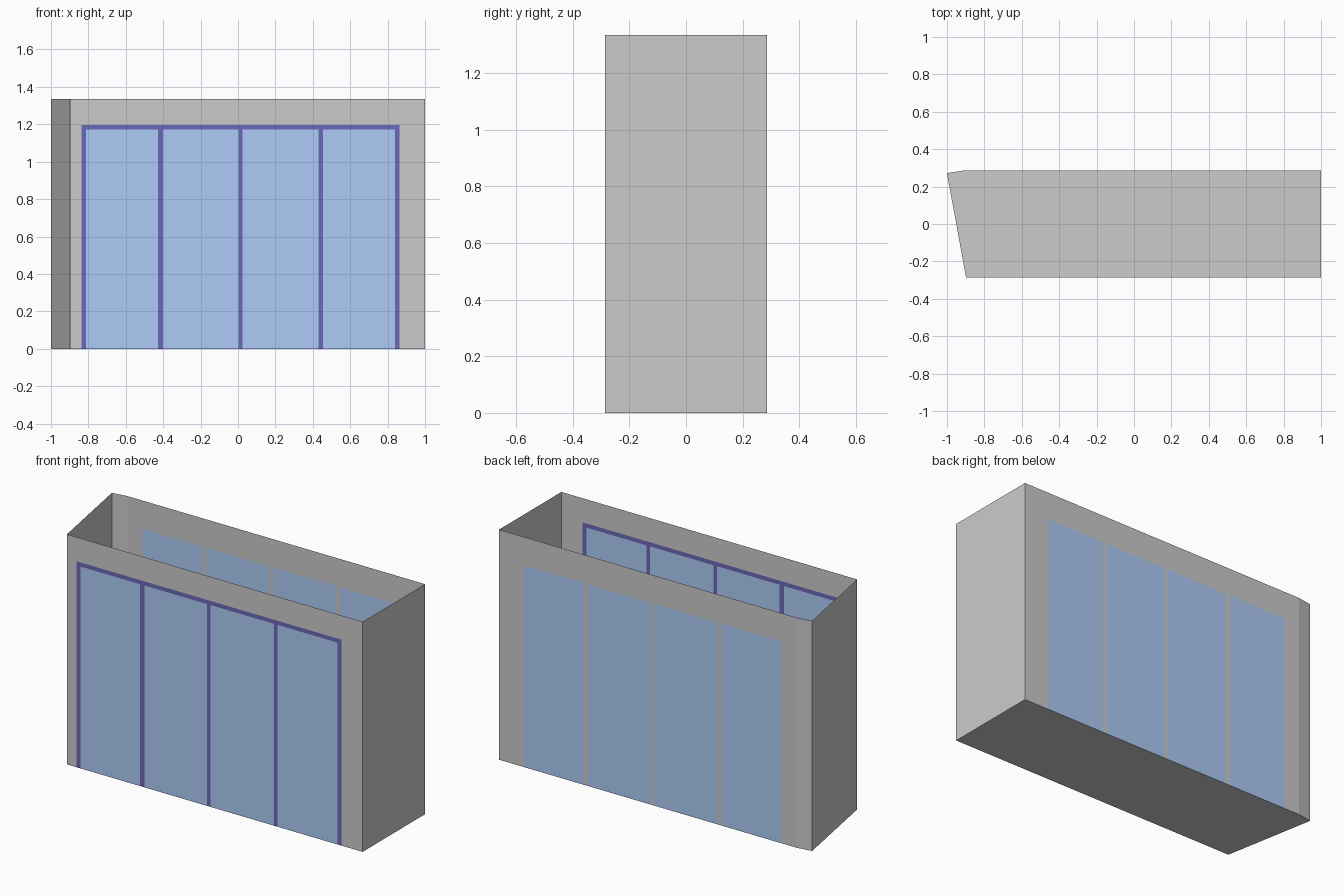
import bpy

if "Cube" in bpy.data.objects:
    bpy.data.objects.remove(bpy.data.objects["Cube"])

H, D = 1.335, 0.286          # wall height, half depth
TOP, HEAD = 1.195, 1.171     # top of frame, top of panes
FRONT_X, BACK_X = -0.898, -0.91
PANES = [(-0.812, -0.428), (-0.401, 0.002), (0.024, 0.43), (0.455, 0.84)]
FRAME = (-0.837, 0.864)


def material(name, rgb):
    m = bpy.data.materials.new(name)
    m.diffuse_color = (*rgb, 1)
    m.use_nodes = True
    m.node_tree.nodes["Principled BSDF"].inputs["Base Color"].default_value = m.diffuse_color
    return m


def build(name, polys, mat=None):
    verts, faces, index = [], [], {}
    for poly in polys:
        face = []
        for p in poly:
            key = tuple(round(c, 4) for c in p)
            if key not in index:
                index[key] = len(verts)
                verts.append(key)
            face.append(index[key])
        faces.append(face)
    me = bpy.data.meshes.new(name)
    me.from_pydata(verts, [], faces)
    ob = bpy.data.objects.new(name, me)
    bpy.context.collection.objects.link(ob)
    if mat:
        me.materials.append(mat)


def rect(y, x0, x1, z0, z1):
    # upright rectangle facing away from the middle of the model
    pts = [(x0, y, z0), (x1, y, z0), (x1, y, z1), (x0, y, z1)]
    return pts if y < 0 else pts[::-1]


def gaps(x0, x1):
    # strips between and beside the panes
    edges = [x0] + [x for p in PANES for x in p] + [x1]
    return list(zip(edges[::2], edges[1::2]))


blue = material("glass_blue", (0.42, 0.60, 0.93))
navy = material("frame_navy", (0.15, 0.14, 0.49))

# Floor and end walls
outline = [(FRONT_X, -D), (1, -D), (1, D), (BACK_X, D), (-1, 0.272)]
build("floor", [[(x, y, 0) for x, y in reversed(outline)]])


def wall(a, b):
    return [(*a, 0), (*b, 0), (*b, H), (*a, H)]


build("right_wall", [wall(outline[1], outline[2])])
build("left_wall", [wall(outline[3], outline[4]), wall(outline[4], outline[0])])

# Front wall around the framed opening
build("front_wall", [rect(-D, FRONT_X, FRAME[0], 0, TOP),
                     rect(-D, FRAME[1], 1, 0, TOP),
                     rect(-D, FRONT_X, 1, TOP, H)])
build("front_frame", [rect(-D, a, b, 0, HEAD) for a, b in gaps(*FRAME)]
      + [rect(-D, *FRAME, HEAD, TOP)], navy)

# Back wall with plain bars between its panes
build("back_wall", [rect(D, a, b, 0, HEAD) for a, b in gaps(BACK_X, 1)]
      + [rect(D, BACK_X, 1, HEAD, H)])

# Panes on both sides
for side, y in (("front", -D), ("back", D)):
    build(side + "_panes", [rect(y, a, b, 0, HEAD) for a, b in PANES], blue)
